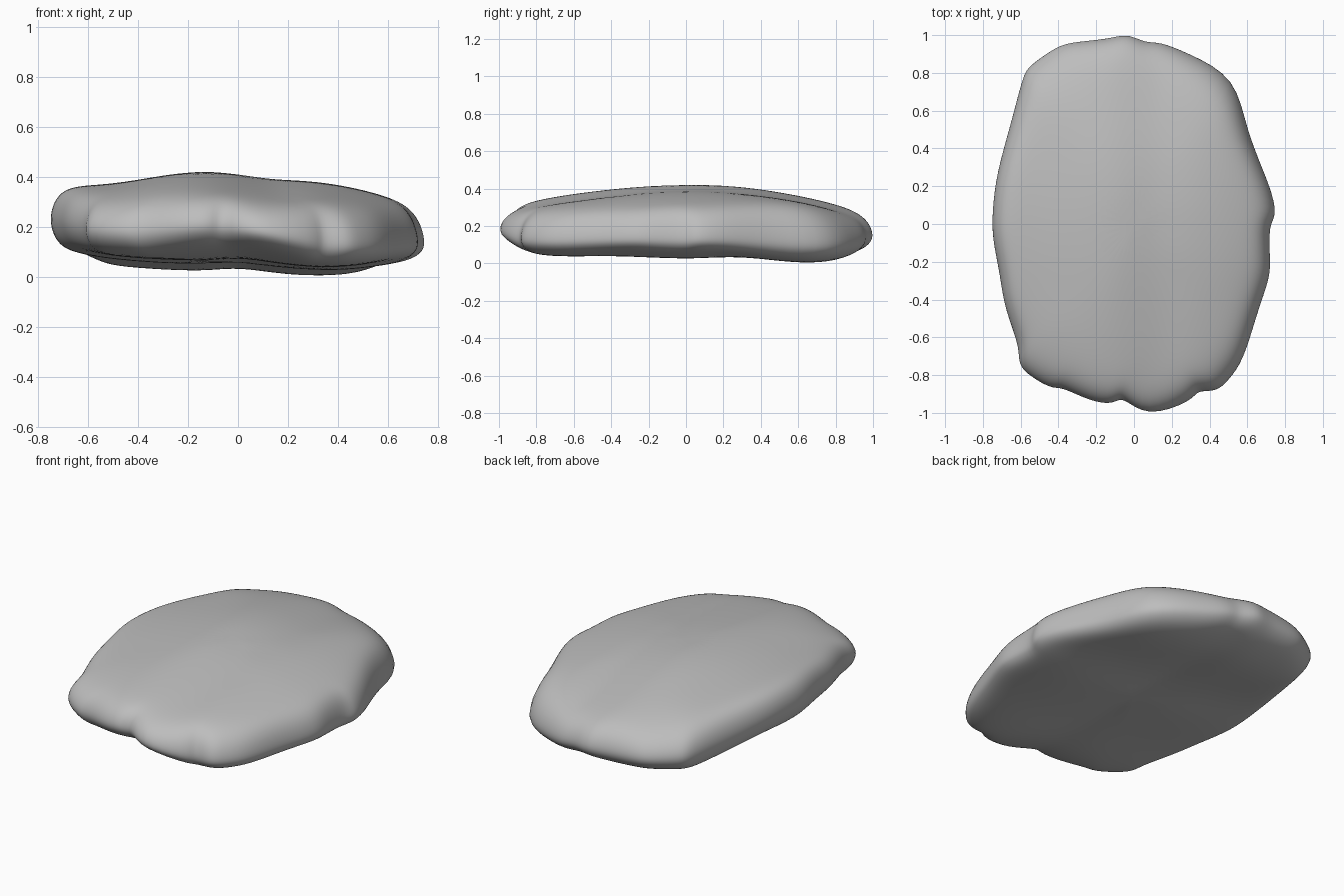
import bpy
import bmesh
import math
from mathutils import Vector

cube = bpy.data.objects.get("Cube")
if cube:
    bpy.data.objects.remove(cube, do_unlink=True)

# Wavy rim of the stone, anticlockwise seen from above
OUTLINE = [
    (.745, .06), (.71, .22), (.6, .49), (.515, .75), (.3, .89), (.15, .955),
    (.06, .965), (-.04, 1), (-.15, .98), (-.33, .96), (-.43, .92), (-.54, .84),
    (-.59, .76), (-.65, .54), (-.72, .28), (-.745, .08), (-.745, -.08),
    (-.71, -.27), (-.68, -.45), (-.61, -.65), (-.595, -.76), (-.45, -.86),
    (-.38, -.87), (-.24, -.93), (-.12, -.95), (-.05, -.93), (.08, -1),
    (.28, -.94), (.34, -.89), (.43, -.88), (.5, -.82), (.58, -.7),
    (.65, -.48), (.71, -.3), (.72, -.18), (.72, -.02)]

# Height profiles across (x) and along (y) the upper and lower faces
TOP_X = [(-.75, .37), (-.5, .38), (-.15, .43), (.17, .392), (.3, .39), (.5, .355), (.75, .28)]
TOP_Y = [(-1, -.12), (-.75, -.07), (-.5, -.035), (-.15, 0), (.25, -.003), (.6, -.06), (1, -.15)]
LOW_X = [(-.75, .09), (-.5, .05), (-.15, .03), (0, .04), (.2, .015), (.4, .005), (.75, .05)]
LOW_Y = [(-1, .08), (-.75, .045), (-.4, .045), (0, .03), (.3, .04), (.7, 0), (1, .05)]


def sample(table, t):
    """Smooth curve through a sorted table of points."""
    t = min(max(t, table[0][0]), table[-1][0])
    last = len(table) - 1

    def slope(i):
        a, b = table[max(i - 1, 0)], table[min(i + 1, last)]
        return (b[1] - a[1]) / (b[0] - a[0])

    i = next(i for i in range(last) if t <= table[i + 1][0])
    (a, u), (b, v) = table[i], table[i + 1]
    w = b - a
    k = (t - a) / w
    ease = k * k * (3 - 2 * k)
    bend = w * k * (1 - k) * (slope(i) * (1 - k) - slope(i + 1) * k)
    return u + (v - u) * ease + bend


def blended(points, amount):
    """Relax a closed outline, or sharpen it when amount is negative."""
    n = len(points)
    return [p + ((points[i - 1] + points[(i + 1) % n]) / 2 - p) * amount
            for i, p in enumerate(points)]


def bump(dx, dy, width, height):
    """Soft round swelling."""
    return height * math.exp(-(dx * dx + dy * dy) / width ** 2)


def surface(x, y, h):
    """Height at x, y: h = 1 upper face, 0 rim, -1 lower face."""
    top = sample(TOP_X, x) + sample(TOP_Y, y)
    low = sample(LOW_X, x) + sample(LOW_Y, y)
    # full back shoulders and a gentle swelling at the front right
    top += bump(abs(x) - .47, y - .65, .24, .03) + bump(x + .4, y + .55, .2, .012)
    # a notch lifts the underside in the middle of the front
    low += bump(x + .1, y + 1, .25, .05)
    mid = low + (top - low) * (.38 - .12 * x)
    return mid + (top - mid) * h if h > 0 else mid + (mid - low) * h


base = [Vector(p) for p in OUTLINE]
rim = blended(base, -.5)
soft = base
for _ in range(4):
    soft = blended(soft, .5)

# Rings (scale, height) from the upper centre over the rim to the lower centre
RINGS = [(.2, 1), (.4, 1), (.6, 1), (.76, 1), (.87, .99), (.94, .88), (.985, .55),
         (1.004, 0), (.985, -.55), (.945, -.88), (.87, -.98), (.74, -1), (.55, -1), (.3, -1)]

bm = bmesh.new()
loops = []
for s, h in RINGS:
    k = max(0, (s - .75) / .25)
    loops.append([])
    for r, q in zip(rim, soft):
        p = q.lerp(r, k) * s
        loops[-1].append(bm.verts.new((p.x, p.y, surface(p.x, p.y, h))))

n = len(rim)
for a, b in zip(loops, loops[1:]):
    for i in range(n):
        j = (i + 1) % n
        bm.faces.new((a[j], a[i], b[i], b[j]))
for ring, h in ((loops[0], 1), (loops[-1], -1)):
    tip = bm.verts.new((0, 0, surface(0, 0, h)))
    for i in range(n):
        bm.faces.new((ring[i], ring[(i + 1) % n], tip))
bmesh.ops.recalc_face_normals(bm, faces=bm.faces)

# Seat the stone on the ground
lowest = min(v.co.z for v in bm.verts)
bmesh.ops.translate(bm, verts=bm.verts, vec=(0, 0, -lowest))

mesh = bpy.data.meshes.new("flat_stone")
bm.to_mesh(mesh)
bm.free()
stone = bpy.data.objects.new("flat_stone", mesh)
bpy.context.collection.objects.link(stone)
sub = stone.modifiers.new("Smooth", 'SUBSURF')
sub.levels = sub.render_levels = 2
for poly in mesh.polygons:
    poly.use_smooth = True

# Stone grey
grey = bpy.data.materials.new("stone_grey")
grey.use_nodes = True
colour = (.51, .51, .51, 1)
grey.diffuse_color = colour
grey.node_tree.nodes["Principled BSDF"].inputs["Base Color"].default_value = colour
mesh.materials.append(grey)
